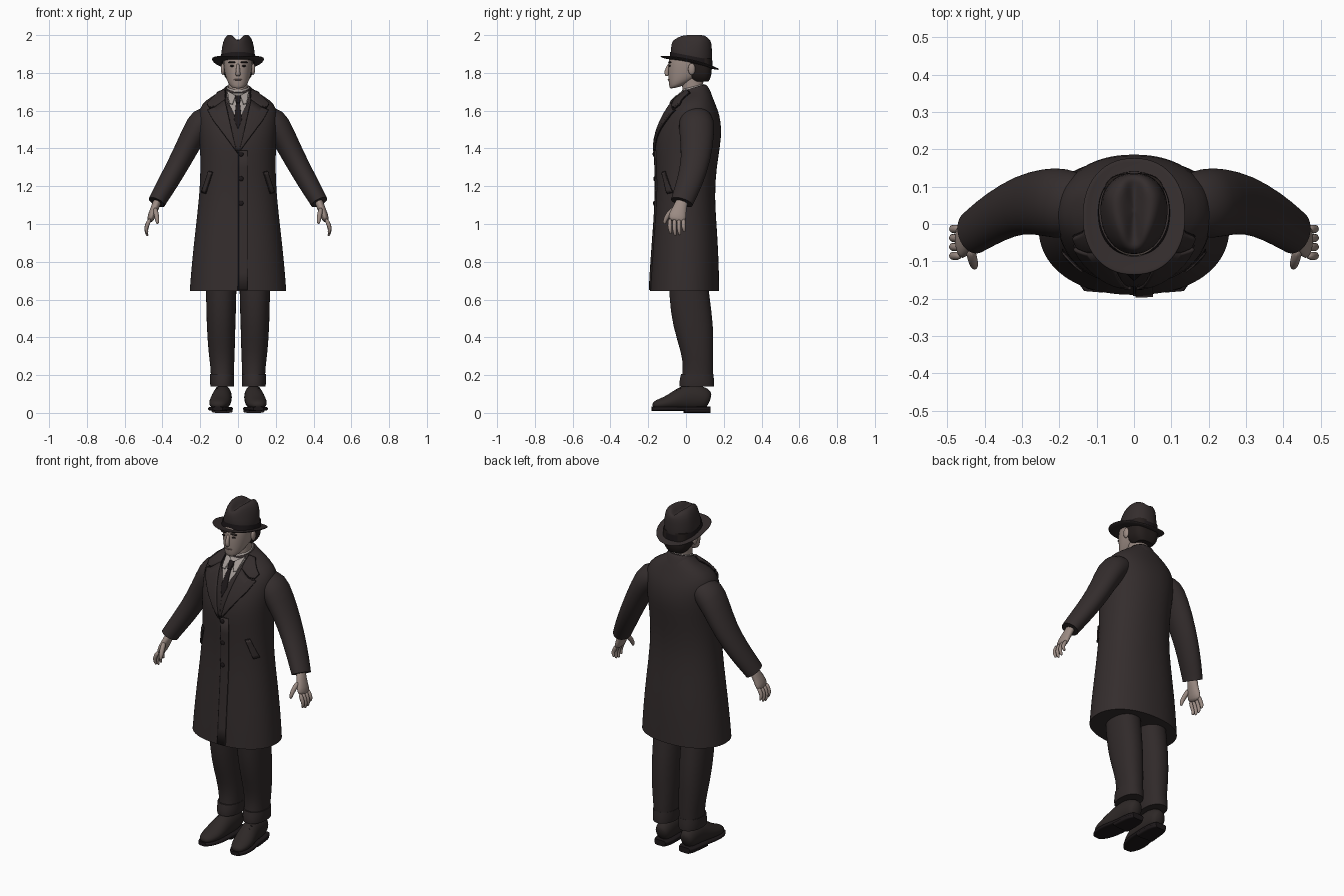
import bpy, bmesh, math
from mathutils import Vector, Matrix
from mathutils.bvhtree import BVHTree

if "Cube" in bpy.data.objects:
    bpy.data.objects.remove(bpy.data.objects["Cube"])


def material(name, r, g, b):
    m = bpy.data.materials.new(name)
    m.use_nodes = True
    m.diffuse_color = (r, g, b, 1)
    bsdf = m.node_tree.nodes["Principled BSDF"]
    bsdf.inputs["Base Color"].default_value = (r, g, b, 1)
    bsdf.inputs["Roughness"].default_value = 0.8
    return m


COAT = material("coat wool", .034, .026, .026)
TROUSER = material("trouser cloth", .030, .023, .023)
DARK = material("seam and tie dark", .012, .009, .010)
SHOE = material("shoe leather", .027, .021, .020)
HAIR = material("hair dark", .018, .013, .012)
SKIN = material("skin", .33, .26, .23)
LIP = material("lip", .22, .15, .135)
SHIRT = material("shirt", .36, .32, .30)


def finish(name, bm, mat, mirror=False, subsurf=0, solid=0):
    bmesh.ops.recalc_face_normals(bm, faces=bm.faces)
    for f in bm.faces:
        f.smooth = True
    me = bpy.data.meshes.new(name)
    bm.to_mesh(me)
    bm.free()
    me.materials.append(mat)
    ob = bpy.data.objects.new(name, me)
    bpy.context.collection.objects.link(ob)
    if solid:
        s = ob.modifiers.new("thickness", "SOLIDIFY")
        s.thickness, s.offset = solid, 0
    if mirror:
        ob.modifiers.new("mirror", "MIRROR").use_mirror_merge = False
    if subsurf:
        s = ob.modifiers.new("smooth", "SUBSURF")
        s.levels = s.render_levels = subsurf
    return ob


def skin_rings(name, rings, mat, mirror=False, caps=True, sharp=True, subsurf=1):
    """Bridge equal rings of points into one surface."""
    bm = bmesh.new()
    crease = bm.edges.layers.float.new("crease_edge")
    rows = [[bm.verts.new(p) for p in ring] for ring in rings]
    n = len(rows[0])
    for a, b in zip(rows, rows[1:]):
        for i in range(n):
            bm.faces.new((a[i], a[(i + 1) % n], b[(i + 1) % n], b[i]))
    if caps:
        for row in (rows[0], rows[-1]):
            f = bm.faces.new(row)
            if sharp:
                for e in f.edges:
                    e[crease] = 1
                    e.smooth = False
    return finish(name, bm, mat, mirror, subsurf)


def oval(n, power):
    for i in range(n):
        a = 2 * math.pi * i / n
        c, s = math.cos(a), math.sin(a)
        yield (math.copysign(abs(c) ** (2 / power), c),
               math.copysign(abs(s) ** (2 / power), s))


def loft(name, sections, mat, power=2.2, n=32, deform=None, **kw):
    """Level sections: centre x, centre y, z, half width, half depth, tilt."""
    rings = []
    for cx, cy, z, rx, ry, *tilt in sections:
        k = tilt[0] if tilt else 0
        ring = [Vector((cx + c * rx, cy + s * ry, z + k * s * ry))
                for c, s in oval(n, power)]
        rings.append([deform(p) for p in ring] if deform else ring)
    return skin_rings(name, rings, mat, **kw)


def tube(name, sections, mat, side=(0, 1, 0), power=2, n=20, **kw):
    """Sections across a path: x, y, z, thickness radius, side radius."""
    pts = [Vector(s[:3]) for s in sections]
    rings = []
    for i, s in enumerate(sections):
        t = (pts[min(i + 1, len(pts) - 1)] - pts[max(i - 1, 0)]).normalized()
        u = Vector(side)
        u = (u - t * u.dot(t)).normalized()
        v = t.cross(u)
        rings.append([pts[i] + u * c * s[4] + v * w * s[3] for c, w in oval(n, power)])
    return skin_rings(name, rings, mat, **kw)


def blob(name, loc, size, mat, mirror=False):
    bm = bmesh.new()
    m = Matrix.Translation(loc) @ Matrix.Diagonal((*size, 1))
    bmesh.ops.create_uvsphere(bm, u_segments=16, v_segments=10, radius=1, matrix=m)
    return finish(name, bm, mat, mirror)


# Coat body: z, half width, front y, back y, tilt
body = [(.645, .256, -.19, .176, 0), (.78, .246, -.183, .174, 0), (.95, .228, -.17, .166, 0),
        (1.15, .204, -.155, .15, 0), (1.3, .198, -.16, .162, 0), (1.42, .202, -.166, .182, 0),
        (1.5, .208, -.15, .189, 0), (1.58, .212, -.113, .178, 0), (1.635, .195, -.078, .155, 0),
        (1.675, .14, -.05, .137, .1), (1.705, .085, -.025, .115, .25), (1.722, .068, -.02, .1, .3)]
coat = loft("coat_body", [(0, (f + b) / 2, z, w, (b - f) / 2, k) for z, w, f, b, k in body],
            COAT, n=48)
bpy.context.view_layer.update()
surface = BVHTree.FromObject(coat, bpy.context.evaluated_depsgraph_get())


def plate(name, outline, mat, thick, mirror=False, grow=1):
    """Flat outline in x and z, wrapped onto the front of the coat."""
    mid = sum((Vector(p) for p in outline), Vector((0, 0))) / len(outline)
    bm = bmesh.new()
    corners = [mid + (Vector(p) - mid) * grow for p in outline]
    bm.faces.new([bm.verts.new((p.x, 0, p.y)) for p in corners])
    bmesh.ops.triangulate(bm, faces=bm.faces)
    bmesh.ops.subdivide_edges(bm, edges=bm.edges, cuts=7, use_grid_fill=True)
    for v in bm.verts:
        hit, normal, *_ = surface.ray_cast(Vector((v.co.x, -1, v.co.z)), Vector((0, 1, 0)))
        if hit is None:
            hit, normal, *_ = surface.find_nearest(v.co)
        v.co = hit + normal * thick / 2
    return finish(name, bm, mat, mirror, solid=thick)


# Shirt, waistcoat and tie in the neck opening
plate("shirt_front", [(-.06, 1.69), (.06, 1.69), (.035, 1.6), (0, 1.53), (-.035, 1.6)], SHIRT, .004)
plate("waistcoat", [(.066, 1.65), (.035, 1.61), (0, 1.53), (0, 1.39), (.012, 1.39)],
      TROUSER, .006, mirror=True)
plate("tie_blade", [(-.01, 1.64), (.01, 1.64), (.02, 1.55), (0, 1.5), (-.02, 1.55)], DARK, .008)
plate("tie_knot", [(-.016, 1.67), (.016, 1.67), (.01, 1.635), (-.01, 1.635)], DARK, .015)
plate("shirt_collar_point", [(.012, 1.672), (.055, 1.7), (.046, 1.635), (.028, 1.63)],
      SHIRT, .012, mirror=True)

# Lapels and collar, each with a dark edge beneath
lapel = [(.008, 1.385), (.068, 1.65), (.12, 1.612), (.155, 1.6), (.13, 1.55)]
collar = [(.068, 1.65), (.066, 1.705), (.1, 1.69), (.158, 1.632), (.148, 1.612), (.12, 1.617)]
for part, shape in (("lapel", lapel), ("collar_leaf", collar)):
    plate(part, shape, COAT, .014, mirror=True)
    plate(part + "_edge", shape, DARK, .006, mirror=True, grow=1.06)

# Front opening, pockets and buttons
plate("front_flap", [(.004, 1.39), (.05, 1.39), (.05, .65), (.004, .65)], COAT, .008)
plate("front_seam", [(-.003, 1.39), (.004, 1.39), (.004, .65), (-.003, .65)], DARK, .003)
pocket = [(.135, 1.27), (.155, 1.275), (.188, 1.17), (.168, 1.165)]
plate("pocket_welt", pocket, COAT, .008, mirror=True)
plate("pocket_edge", pocket, DARK, .003, mirror=True, grow=1.1)
for z in (1.37, 1.24, 1.11):
    hit = surface.ray_cast(Vector((.016, -1, z)), Vector((0, 1, 0)))[0]
    blob("coat_button", hit - Vector((0, .009, 0)), (.013, .006, .013), DARK)

# Collars round the neck
loft("coat_collar_back", [(0, .042, 1.66, .098, .094, .3), (0, .042, 1.695, .085, .08, .3),
                          (0, .042, 1.722, .073, .066, .3), (0, .04, 1.715, .062, .056, .3)],
     COAT, caps=False)
loft("shirt_collar", [(0, .035, 1.67, .064, .065, .3), (0, .038, 1.733, .06, .059, .25),
                      (0, .038, 1.725, .053, .052, .25)], SHIRT, caps=False)

# Sleeves
tube("sleeve", [(.13, .055, 1.565, .06, .075), (.188, .055, 1.545, .084, .096),
                (.235, .058, 1.475, .066, .092), (.3, .055, 1.345, .059, .078),
                (.37, .02, 1.22, .054, .069), (.42, -.015, 1.135, .048, .062),
                (.43, -.022, 1.115, .047, .06)], COAT, n=28, mirror=True)

# Hands
tube("palm", [(.422, -.015, 1.135, .024, .034), (.438, -.032, 1.09, .021, .034),
              (.457, -.045, 1.045, .022, .048), (.468, -.05, 1.01, .015, .045)],
     SKIN, mirror=True, sharp=False)
for i, drop in enumerate((.945, .934, .938, .955)):
    y = -.084 + .024 * i
    tube("finger", [(.464, y, 1.03, .012, .012), (.484, y - .003, .99, .012, .012),
                    (.487, y, drop + .025, .01, .01), (.478, y + .004, drop, .006, .007)],
         SKIN, n=10, mirror=True, sharp=False)
tube("thumb", [(.44, -.06, 1.085, .014, .016), (.432, -.095, 1.05, .014, .015),
               (.427, -.112, 1.02, .012, .012), (.426, -.115, .998, .006, .007)],
     SKIN, n=10, mirror=True, sharp=False)

# Trousers with turn-ups
loft("trouser_leg", [(.088, .01, .74, .08, .1), (.089, .017, .62, .081, .107),
                     (.09, .037, .46, .076, .109), (.087, .06, .32, .07, .084),
                     (.083, .065, .24, .062, .08), (.083, .06, .17, .06, .083)],
     TROUSER, mirror=True)
loft("trouser_turn_up", [(.084, .057, .14, .062, .092), (.084, .057, .165, .065, .093),
                         (.084, .059, .205, .064, .086)], TROUSER, mirror=True)

# Shoes: centre x, y, middle height, half height, half width
shoe = [(.08, .128, .065, .035, .03), (.08, .105, .075, .058, .045), (.081, .05, .085, .07, .05),
        (.085, -.01, .08, .068, .052), (.092, -.055, .065, .052, .057),
        (.1, -.11, .05, .034, .056), (.106, -.155, .043, .027, .042), (.108, -.178, .038, .012, .02)]
tube("shoe_upper", [(x, y, z, h, w) for x, y, z, h, w in shoe], SHOE,
     side=(1, 0, 0), mirror=True, sharp=False)
tube("shoe_sole", [(x, y * 1.02, .022, .011, w + .006) for x, y, z, h, w in shoe], DARK,
     side=(1, 0, 0), power=4, mirror=True)
tube("shoe_heel", [(x, y * 1.02, .016, .016, w + .004) for x, y, z, h, w in shoe[:4]], DARK,
     side=(1, 0, 0), power=5, mirror=True)
for y, z in ((-.03, .128), (-.05, .118), (-.07, .103)):
    blob("shoe_lace", (.091, y, z), (.024, .005, .006), DARK, mirror=True)

# Head and neck
loft("neck", [(0, .035, 1.62, .056, .056), (0, .035, 1.7, .05, .052),
              (0, .035, 1.79, .053, .06)], SKIN)
loft("head", [(0, -.05, 1.722, .025, .03, .2), (0, -.035, 1.735, .045, .052, .3),
              (0, -.002, 1.768, .062, .09, .2), (0, .016, 1.805, .072, .111, .05),
              (0, .021, 1.845, .077, .115), (0, .021, 1.885, .077, .11),
              (0, .021, 1.92, .06, .09)], SKIN, sharp=False)
loft("hair", [(0, .075, 1.755, .05, .045), (0, .072, 1.78, .074, .062),
              (0, .07, 1.82, .081, .068), (0, .06, 1.88, .082, .075)], HAIR, power=3)
tube("nose", [(0, -.085, 1.85, .009, .009), (0, -.098, 1.825, .011, .009),
              (0, -.105, 1.795, .014, .014), (0, -.096, 1.782, .008, .013)],
     SKIN, side=(1, 0, 0), n=12, sharp=False)
blob("ear", (.08, .03, 1.82), (.011, .019, .031), SKIN, mirror=True)
blob("eye", (.031, -.086, 1.837), (.012, .006, .005), HAIR, mirror=True)
blob("eyebrow", (.032, -.086, 1.856), (.021, .009, .005), HAIR, mirror=True)
blob("mouth", (0, -.09, 1.764), (.024, .008, .004), LIP)
blob("chin", (0, -.068, 1.738), (.026, .021, .018), SKIN)


# Hat: pinched, creased crown, band and curled brim
def pinch(p):
    up = max(0, min(1, (p.z - 1.88) / .1))
    front = max(0, min(1, (.08 - p.y) / .17))
    return Vector((p.x * (1 - .45 * up * front), p.y, p.z))


def crease(p):
    q = pinch(p)
    q.z -= .035 * max(0, (p.z - 1.98) / .025) * math.exp(-(q.x / .022) ** 2)
    return q


def curl(p):
    return Vector((p.x, p.y, p.z + p.x * p.x))


loft("hat_crown", [(0, .028, 1.85, .093, .11, -.22), (0, .028, 1.89, .092, .109, -.2),
                   (0, .03, 1.945, .09, .108, -.08), (0, .032, 1.983, .08, .099, -.02),
                   (0, .034, 2.003, .06, .078), (0, .036, 2.004, .04, .055),
                   (0, .036, 2.003, .02, .03), (0, .036, 2.002, .004, .008)],
     COAT, n=40, deform=crease, sharp=False)
loft("hat_band", [(0, .028, 1.857, .097, .113, -.22), (0, .028, 1.889, .095, .112, -.2)],
     DARK, n=40, deform=pinch, caps=False)
loft("hat_brim", [(0, .025, 1.856, .085, .1, -.22), (0, .022, 1.853, .115, .135, -.22),
                  (0, .02, 1.857, .138, .157, -.22), (0, .02, 1.851, .139, .158, -.22),
                  (0, .022, 1.845, .115, .135, -.22), (0, .025, 1.848, .085, .1, -.22)],
     COAT, n=40, deform=curl, caps=False)
